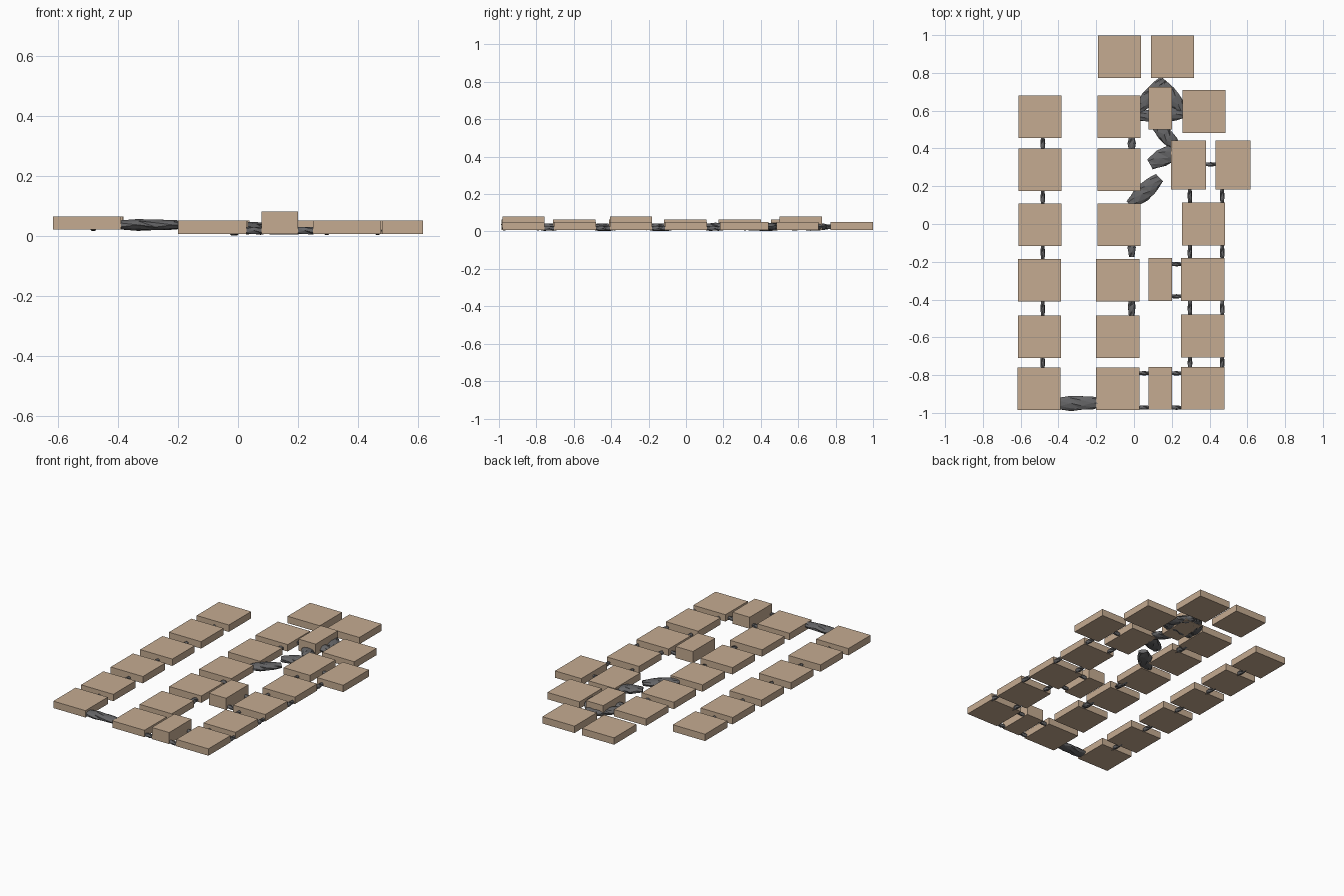
import bpy, bmesh, math, random
from mathutils import Vector

random.seed(4)
cube = bpy.data.objects.get("Cube")
if cube:
    bpy.data.objects.remove(cube)


def make_material(name, rgb):
    mat = bpy.data.materials.new(name)
    mat.use_nodes = True
    color = (*rgb, 1)
    mat.diffuse_color = color
    bsdf = mat.node_tree.nodes["Principled BSDF"]
    bsdf.inputs["Base Color"].default_value = color
    bsdf.inputs["Roughness"].default_value = 0.9
    return mat


TAN = make_material("tan floor", (0.56, 0.41, 0.285))
ROCK = make_material("dark grey rock", (0.13, 0.13, 0.135))


def add_object(name, bm, mat):
    bmesh.ops.recalc_face_normals(bm, faces=bm.faces)
    mesh = bpy.data.meshes.new(name)
    bm.to_mesh(mesh)
    bm.free()
    mesh.materials.append(mat)
    obj = bpy.data.objects.new(name, mesh)
    bpy.context.collection.objects.link(obj)


def slab(name, x, y, w=0.228, d=0.226, z0=0.007, z1=0.051):
    """Flat room block centred on x, y."""
    bm = bmesh.new()
    bmesh.ops.create_cube(bm, size=1)
    for v in bm.verts:
        v.co = Vector((x + v.co.x * w, y + v.co.y * d, z0 + (v.co.z + 0.5) * (z1 - z0)))
    add_object(name, bm, TAN)


def rock(name, a, b, width, z0, z1, blunt=0.55, sides=8, rings=6, rough=0.12):
    """Rough faceted passage running from a to b, swollen in the middle."""
    a, b = Vector((*a, 0)), Vector((*b, 0))
    side = Vector((a.y - b.y, b.x - a.x, 0)).normalized()
    mid, half = (z0 + z1) / 2, (z1 - z0) / 2
    bm = bmesh.new()
    loops = []
    for i in range(rings):
        t = i / (rings - 1)
        swell = blunt + (1 - blunt) * math.sin(math.pi * t)
        loop = []
        for k in range(sides):
            ang = 2 * math.pi * (k + 0.5 * (i % 2)) / sides
            r = swell * random.uniform(1 - rough, 1)
            p = a.lerp(b, t) + side * (math.cos(ang) * r * width / 2)
            p.z = mid + math.sin(ang) * r * half
            loop.append(bm.verts.new(p))
        loops.append(loop)
    for lo, hi in zip(loops, loops[1:]):
        for k in range(sides):
            n = (k + 1) % sides
            bm.faces.new((lo[k], lo[n], hi[n]))
            bm.faces.new((lo[k], hi[n], hi[k]))
    bm.faces.new(loops[0])
    bm.faces.new(loops[-1])
    add_object(name, bm, ROCK)


# Room blocks: three long columns
rows = [0.567, 0.287, -0.004, -0.298, -0.597, -0.873]
for i, y in enumerate(rows):
    slab("left_room", -0.504 if i == 5 else -0.497 if i < 3 else -0.5, y, z0=0.021, z1=0.065)
    slab("middle_room", -0.08 if i < 3 else -0.086, y)
for y in rows[2:]:
    slab("right_room", 0.368 if y > -0.1 else 0.364, y + 0.004)

# Rooms at the far end
slab("far_room", -0.076, 0.886)
slab("far_room", 0.204, 0.886)
slab("upper_room", 0.371, 0.596)
slab("paired_room", 0.289, 0.312, 0.186, 0.26)
slab("paired_room", 0.525, 0.312, 0.186, 0.26)

# Tall narrow halls
for y in (0.613, -0.294, -0.869):
    slab("tall_hall", 0.139, y, 0.122, z1=0.081)

# Thin links along the columns
def link_y(x, y, low, length=0.1):
    rock("link", (x, y - length / 2), (x, y + length / 2), 0.027, low, low + 0.03, 0.7, 6, 5)


gaps = [(p + q) / 2 for p, q in zip(rows, rows[1:])]
for y in gaps:
    link_y(-0.483, y, 0.015)
for y in [0.15] + gaps[2:]:
    for x in (0.296, 0.467):
        link_y(x, y, 0.002)
for y in (gaps[0], -0.125, gaps[3] + 0.01):
    rock("middle_link", (-0.012, y - 0.05), (-0.012, y + 0.05), 0.045, 0, 0.034, 0.7, 6, 5)

# Thin links across the columns
for x, y in [(0.225, -0.212), (0.225, -0.383), (0.054, -0.79), (0.225, -0.79),
             (0.054, -0.972), (0.225, -0.972), (0.407, 0.316)]:
    rock("cross_link", (x - 0.05, y), (x + 0.05, y), 0.025, 0.004, 0.032, 0.7, 6, 5)

# Broad rough passages
rock("front_passage", (-0.45, -0.952), (-0.16, -0.945), 0.085, 0.016, 0.058, 0.6)
for a, b, w in [
    ((-0.02, 0.1), (0.135, 0.245), 0.1),
    ((0.085, 0.315), (0.235, 0.4), 0.105),
    ((0.115, 0.52), (0.225, 0.41), 0.085),
    ((0.02, 0.6), (0.16, 0.765), 0.085),
    ((0.13, 0.76), (0.26, 0.6), 0.085),
    ((0.02, 0.57), (0.27, 0.585), 0.085),
]:
    rock("winding_passage", a, b, w, 0.003, 0.048, 0.6)
